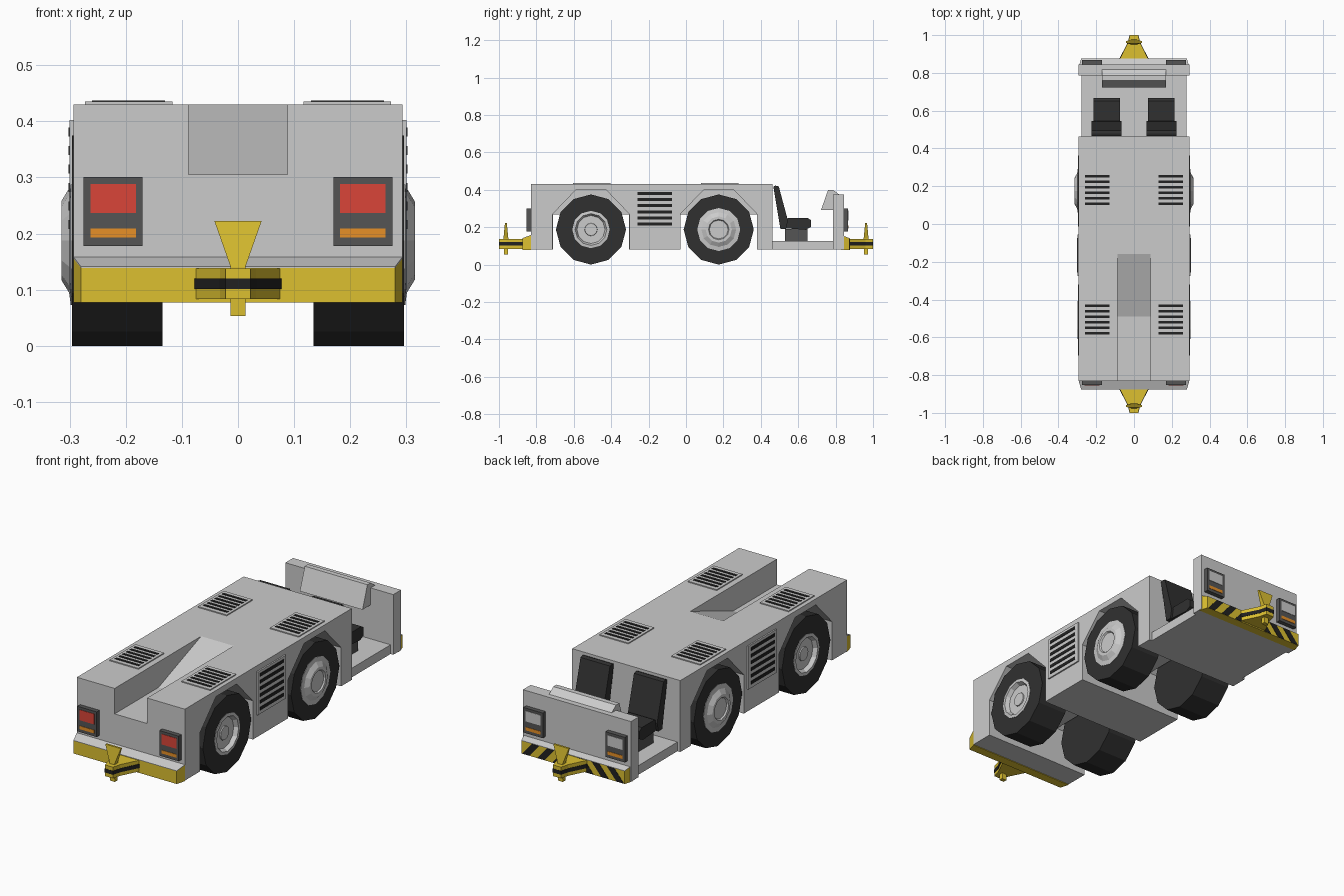
import bpy, bmesh
from math import sin, cos, pi

if "Cube" in bpy.data.objects:
    bpy.data.objects.remove(bpy.data.objects["Cube"])

COLORS = {
    "yellow": (0.72, 0.53, 0.03, 1), "black": (0.015, 0.015, 0.015, 1),
    "rubber": (0.03, 0.03, 0.03, 1), "dark": (0.09, 0.09, 0.09, 1),
    "red": (0.7, 0.06, 0.04, 1), "orange": (0.8, 0.28, 0.02, 1),
    "lens": (0.75, 0.75, 0.75, 1),
}
MATS = {}
for key, rgba in COLORS.items():
    MATS[key] = bpy.data.materials.new(key)
    MATS[key].diffuse_color = rgba


def finish(name, bm, color=None):
    bmesh.ops.recalc_face_normals(bm, faces=bm.faces)
    me = bpy.data.meshes.new(name)
    bm.to_mesh(me)
    bm.free()
    if color:
        me.materials.append(MATS[color])
    ob = bpy.data.objects.new(name, me)
    bpy.context.collection.objects.link(ob)
    return ob


def loft(name, rings, color=None):
    """Skin between successive rings of equal length and cap both ends."""
    bm = bmesh.new()
    vs = [[bm.verts.new(p) for p in r] for r in rings]
    n = len(vs[0])
    for a, b in zip(vs, vs[1:]):
        for i in range(n):
            j = (i + 1) % n
            bm.faces.new((a[i], a[j], b[j], b[i]))
    bm.faces.new(vs[0])
    bm.faces.new(vs[-1])
    return finish(name, bm, color)


def prism(name, pts, x0, x1, color=None):
    """Extrude a (y, z) profile along x."""
    return loft(name, [[(x, y, z) for y, z in pts] for x in (x0, x1)], color)


def box(name, x0, x1, y0, y1, z0, z1, color=None):
    return prism(name, [(y0, z0), (y1, z0), (y1, z1), (y0, z1)], x0, x1, color)


def slab(name, plan, z0, z1, color=None):
    """Extrude an (x, y) plan along z."""
    return loft(name, [[(x, y, z) for x, y in plan] for z in (z0, z1)], color)


def lathe(name, prof, y, s, color=None, n=12):
    """Revolve an (r, x) profile about the axle at y; s picks the side."""
    rings = [[(s * x, y + max(r, 0.001) * sin(2 * pi * i / n),
               0.1875 + max(r, 0.001) * cos(2 * pi * i / n)) for i in range(n)]
             for r, x in prof]
    return loft(name, rings, color)


def cut(ob, cutters):
    for c in cutters:
        m = ob.modifiers.new("cut", 'BOOLEAN')
        m.operation, m.solver, m.object = 'DIFFERENCE', 'EXACT', c
    bpy.context.view_layer.update()
    dg = bpy.context.evaluated_depsgraph_get()
    me = bpy.data.meshes.new_from_object(ob.evaluated_get(dg))
    ob.modifiers.clear()
    ob.data = me
    for c in cutters:
        bpy.data.objects.remove(c)


# Main body with wheel arches and sloped front channel
AXLES = (-0.508, 0.175)
body = box("body", -0.293, 0.293, -0.83, 0.463, 0.08, 0.43)
cutters = [prism("channel_cutter", [(-0.9, 0.305), (-0.49, 0.305), (-0.16, 0.43),
                                    (-0.16, 0.5), (-0.9, 0.5)], -0.088, 0.088)]
for y in AXLES:
    cutters.append(box("axle_gap_cutter", -0.4, 0.4, y - 0.204, y + 0.204, 0, 0.268))
    arch = [(y - 0.205, -0.02), (y + 0.205, -0.02), (y + 0.205, 0.27),
            (y + 0.08, 0.4), (y - 0.08, 0.4), (y - 0.205, 0.27)]
    for s in (-1, 1):
        cutters.append(prism("arch_cutter", arch, s * 0.12, s * 0.4))
cut(body, cutters)

# Wheels: recessed rims in front, domed hubs at the rear
RIMS = ([(0.1, 0.28), (0.1, 0.298), (0.085, 0.3), (0.065, 0.26), (0.04, 0.26),
         (0.033, 0.285), (0, 0.285)],
        [(0.115, 0.28), (0.115, 0.298), (0.093, 0.301), (0.07, 0.315),
         (0.055, 0.315), (0.05, 0.308), (0, 0.308)])
for y, rim, rin in zip(AXLES, RIMS, (0.1, 0.115)):
    for s in (-1, 1):
        lathe("tyre", [(0, 0.135), (0.1875, 0.135), (0.1875, 0.296),
                       (rin, 0.296), (rin, 0.255), (0, 0.255)], y, s, "rubber")
        lathe("hub", rim, y, s)

# Louvred vents on the deck and sides
for s in (-1, 1):
    for y in (-0.505, 0.18):
        box("deck_vent_frame", s * 0.117, s * 0.273, y - 0.1, y + 0.1, 0.428, 0.435)
        for i in range(6):
            yc = y + (i - 2.5) * 0.029
            box("deck_vent_slot", s * 0.13, s * 0.26, yc - 0.007, yc + 0.007, 0.43, 0.437, "black")
    box("side_vent_frame", s * 0.29, s * 0.3, -0.275, -0.055, 0.19, 0.402)
    for i in range(6):
        z = 0.216 + i * 0.033
        box("side_vent_slot", s * 0.295, s * 0.302, -0.258, -0.075, z - 0.008, z + 0.008, "black")

# Cockpit floor, sills, rear bulkhead and dashboard
box("cockpit_floor", -0.278, 0.278, 0.455, 0.79, 0.08, 0.125)
box("bulkhead", -0.293, 0.293, 0.785, 0.845, 0.08, 0.375)
prism("dashboard", [(0.722, 0.292), (0.76, 0.4), (0.785, 0.4), (0.825, 0.37),
                    (0.8, 0.36), (0.79, 0.292)], -0.17, 0.17)

# Seats
for s in (-1, 1):
    c = s * 0.145
    box("seat_base", c - 0.05, c + 0.05, 0.53, 0.65, 0.12, 0.19, "dark")
    prism("seat_cushion", [(0.52, 0.195), (0.52, 0.235), (0.55, 0.25), (0.65, 0.25),
                           (0.667, 0.238), (0.667, 0.2), (0.64, 0.186)],
          c - 0.07, c + 0.07, "rubber")
    prism("seat_back", [(0.467, 0.418), (0.478, 0.422), (0.496, 0.418), (0.545, 0.235),
                        (0.535, 0.19), (0.505, 0.19)], c - 0.08, c + 0.08, "rubber")

# Both ends: bumper, hitch, pin and lamp clusters
for e, end, face in ((-1, "front", 0.83), (1, "rear", 0.845)):
    def ring(zb, zt):
        return [(-0.293, e * 0.83, zb), (0.293, e * 0.83, zb),
                (0.28, e * 0.875, zt), (-0.28, e * 0.875, zt)]
    loft(end + "_bumper", [ring(0.077, 0.077), ring(0.155, 0.139)], "yellow")
    loft(end + "_bumper_top", [ring(0.155, 0.139), ring(0.158, 0.141)])

    plan = [(-0.078, 0.868), (0.078, 0.868), (0.032, 0.96), (0.022, 1.0),
            (-0.022, 1.0), (-0.032, 0.96)]
    slab(end + "_hitch", [(x, e * y) for x, y in plan], 0.083, 0.138, "yellow")
    slab(end + "_hitch_stripe", [(x * 1.03, e * (y + 0.001)) for x, y in plan],
         0.101, 0.12, "black")
    pin = [(0.013, 0.01, 0.053), (0.013, 0.013, 0.14), (0.042, 0.005, 0.222)]
    loft(end + "_hitch_pin", [[(-w, e * 0.963 - d, z), (w, e * 0.963 - d, z),
                               (w, e * 0.963 + d, z), (-w, e * 0.963 + d, z)]
                              for w, d, z in pin], "yellow")

    for s in (-1, 1):
        box(end + "_lamp_housing", s * 0.17, s * 0.275, e * (face - 0.005),
            e * (face + 0.022), 0.178, 0.301, "dark")
        box(end + "_main_lamp", s * 0.182, s * 0.263, e * face, e * (face + 0.024),
            0.237, 0.288, "red" if e < 0 else "lens")
        box(end + "_indicator", s * 0.182, s * 0.263, e * face, e * (face + 0.024),
            0.193, 0.209, "orange")

# Hazard stripes on the rear bumper
for s in (-1, 1):
    for i in range(3):
        x = s * (0.02 + i * 0.082)
        q = [(x, 0.139), (x + s * 0.04, 0.139), (x + s * 0.092, 0.078), (x + s * 0.052, 0.078)]
        loft("hazard_stripe", [[(a, y, z) for a, z in q] for y in (0.872, 0.8765)], "black")

for m in bpy.data.materials:
    if m.users and not m.is_grease_pencil:
        m.use_nodes = True
        m.node_tree.nodes["Principled BSDF"].inputs["Base Color"].default_value = m.diffuse_color
